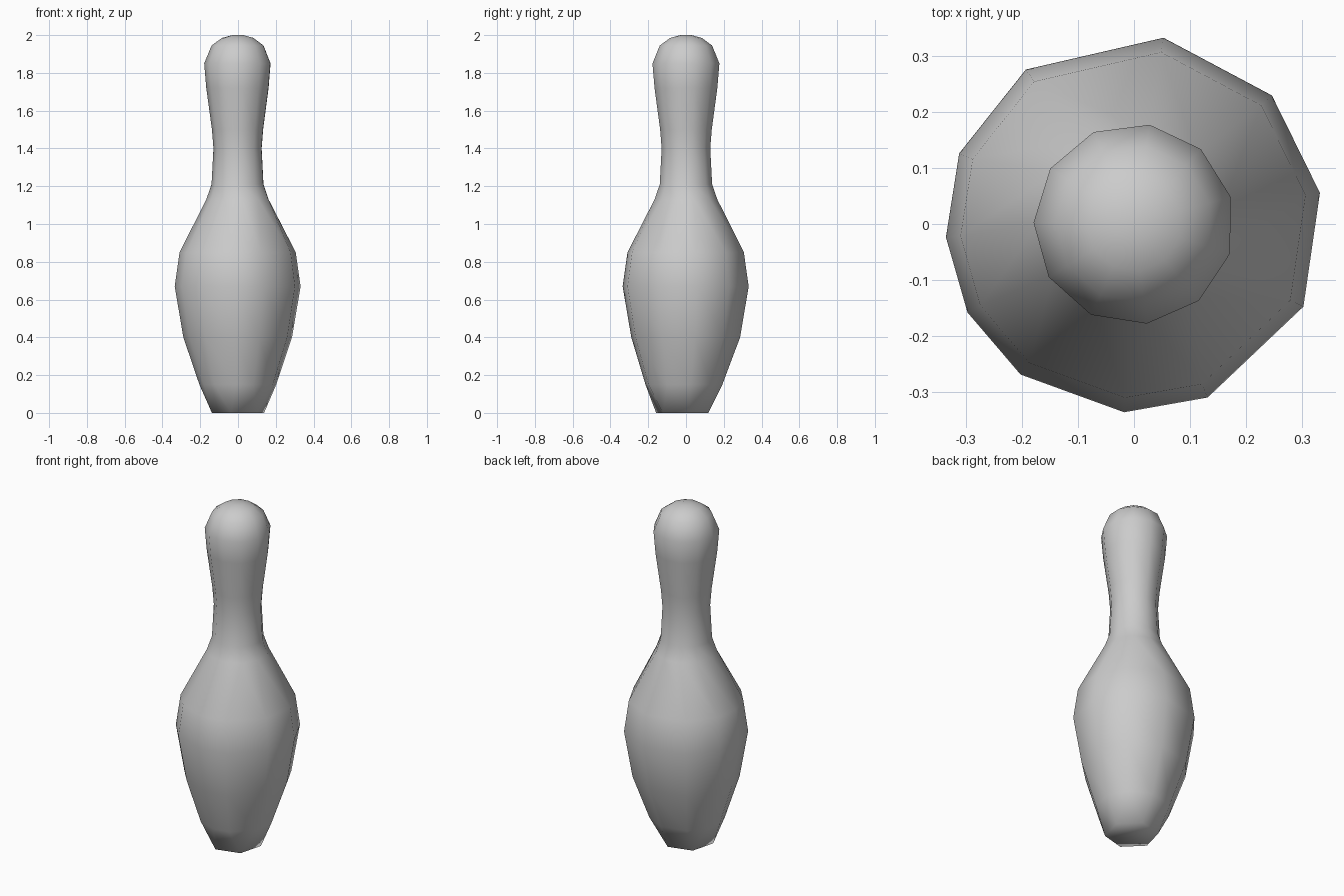
import bpy, bmesh
from math import radians, cos, sin

if "Cube" in bpy.data.objects:
    bpy.data.objects.remove(bpy.data.objects["Cube"], do_unlink=True)

SIDES = 11
# Uneven facet directions around the belly, even ones for neck and head
belly_angles = [81, 43, 9.5, -26, -67, -93, -127, -152, -176, -202, -235]
even_angles = [81 - 360 / SIDES * i for i in range(SIDES)]

# Outline of the pin above its foot: (radius, height)
profile = [(0.205, 0.15), (0.29, 0.4), (0.336, 0.67), (0.31, 0.85),
           (0.168, 1.13), (0.14, 1.21), (0.13, 1.4), (0.138, 1.5),
           (0.168, 1.72), (0.179, 1.85), (0.14, 1.945), (0.085, 1.985),
           (0.03, 2.0)]


def ring(bm, angles, radius, z, shift_y=0.0):
    return [bm.verts.new((radius * cos(radians(a)),
                          radius * sin(radians(a)) + shift_y, z)) for a in angles]


bm = bmesh.new()

# Foot: six corners shared between the facets above
foot = ring(bm, [75 - 60 * k for k in range(-1, 5)], 0.143, 0.0, -0.02)
foot_angles = [75 - 60 * k for k in range(-1, 5)]


def nearest_foot(a):
    gap = lambda b: abs((a - b + 180) % 360 - 180)
    return foot[min(range(6), key=lambda k: gap(foot_angles[k]))]


rings = [[nearest_foot(a) for a in belly_angles]]
for radius, z in profile:
    angles = belly_angles if z < 1 else even_angles
    rings.append(ring(bm, angles, radius, z, -0.01 if z < 0.2 else 0.0))

# Skin the rings together, skipping corners that coincide
for low, high in zip(rings, rings[1:]):
    for i in range(SIDES):
        j = (i + 1) % SIDES
        corners = list(dict.fromkeys([low[i], low[j], high[j], high[i]]))
        bm.faces.new(corners)
bm.faces.new(foot)
bm.faces.new(rings[-1])
bmesh.ops.recalc_face_normals(bm, faces=bm.faces)
for face in bm.faces:
    face.smooth = True

mesh = bpy.data.meshes.new("pin_body")
bm.to_mesh(mesh)
bm.free()
pin = bpy.data.objects.new("pin_body", mesh)
bpy.context.collection.objects.link(pin)

# Plain light grey
grey = bpy.data.materials.new("light_grey")
grey.use_nodes = True
colour = (0.6, 0.6, 0.6, 1.0)
grey.diffuse_color = colour
grey.node_tree.nodes["Principled BSDF"].inputs["Base Color"].default_value = colour
mesh.materials.append(grey)
